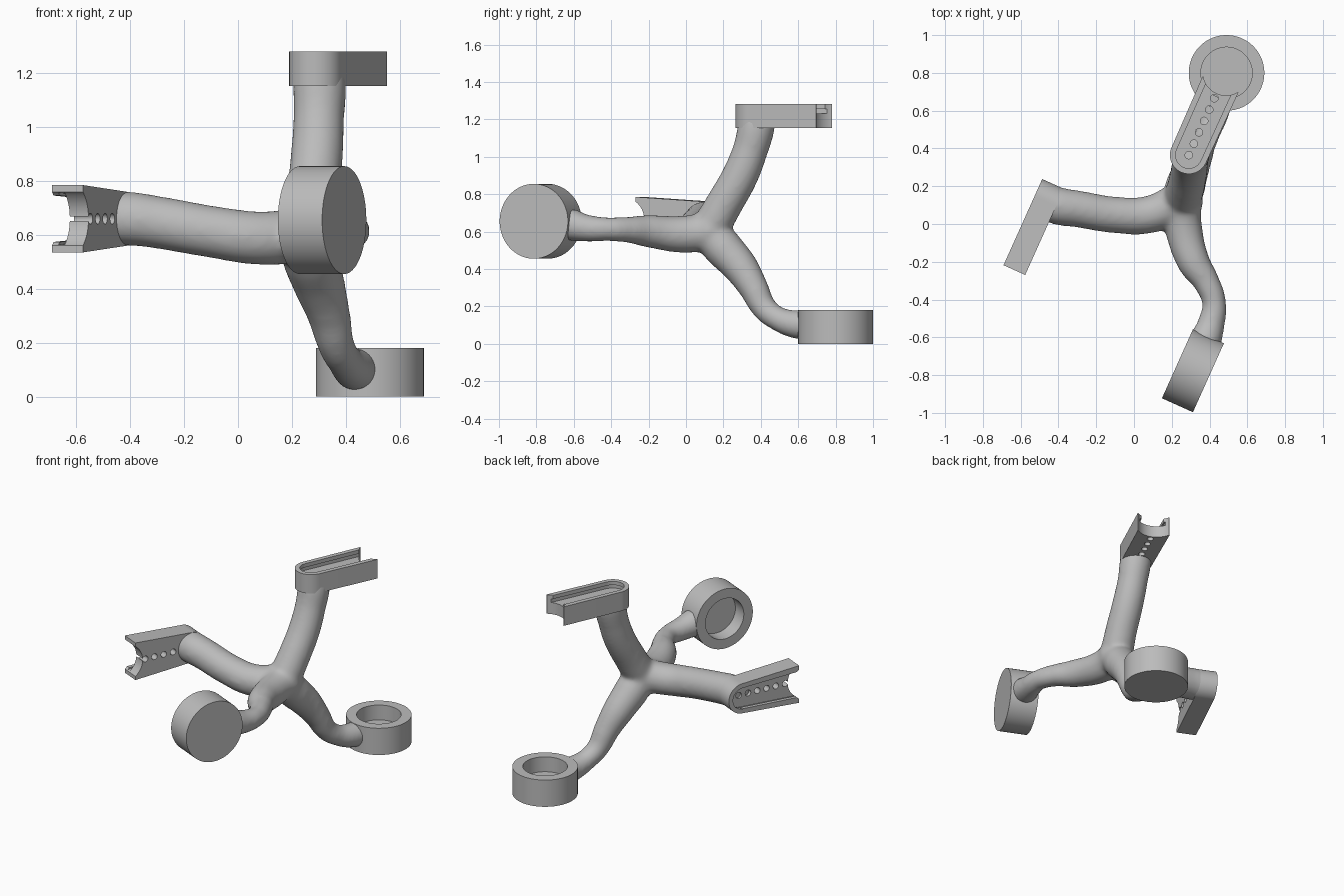
import bpy, bmesh, math
from mathutils import Matrix, Vector

cube = bpy.data.objects.get("Cube")
if cube:
    bpy.data.objects.remove(cube, do_unlink=True)

grey = bpy.data.materials.new("plain_grey")
grey.use_nodes = True
grey.diffuse_color = (0.5, 0.5, 0.5, 1)
grey.node_tree.nodes["Principled BSDF"].inputs["Base Color"].default_value = (0.5, 0.5, 0.5, 1)

ALONG = Vector((0.41, 0.912, 0)).normalized()   # shared heading of rails and cups
SIDE = Vector((ALONG.y, -ALONG.x, 0))
UP = Vector((0, 0, 1))


def link(name, data):
    obj = bpy.data.objects.new(name, data)
    bpy.context.collection.objects.link(obj)
    return obj


def frame(origin, x_axis, z_axis):
    m = Matrix((x_axis, z_axis.cross(x_axis), z_axis)).transposed().to_4x4()
    m.translation = origin
    return m


def bake(obj):
    """Return the evaluated mesh of an object."""
    bpy.context.view_layer.update()
    deps = bpy.context.evaluated_depsgraph_get()
    return bpy.data.meshes.new_from_object(obj.evaluated_get(deps))


def finish(obj, angle=35):
    obj.data.materials.clear()
    obj.data.materials.append(grey)
    bpy.ops.object.select_all(action="DESELECT")
    obj.select_set(True)
    bpy.context.view_layer.objects.active = obj
    bpy.ops.object.shade_smooth_by_angle(angle=math.radians(angle))


def prism(name, outline, z0, z1):
    bm = bmesh.new()
    face = bm.faces.new([bm.verts.new((x, y, z0)) for x, y in outline])
    out = bmesh.ops.extrude_face_region(bm, geom=[face])
    verts = [v for v in out["geom"] if isinstance(v, bmesh.types.BMVert)]
    bmesh.ops.translate(bm, verts=verts, vec=(0, 0, z1 - z0))
    bmesh.ops.recalc_face_normals(bm, faces=bm.faces)
    mesh = bpy.data.meshes.new(name)
    bm.to_mesh(mesh)
    bm.free()
    return link(name, mesh)


def circle(cx, r, n=48):
    return [(cx + r * math.cos(math.tau * i / n), r * math.sin(math.tau * i / n)) for i in range(n)]


def slot(r, tip, length, n=24):
    """Outline with one round end at the origin and one open square end."""
    arc = [math.pi / 2 + math.pi * i / n for i in range(n + 1)]
    return [(length, tip)] + [(r * math.cos(a), r * math.sin(a)) for a in arc] + [(length, -tip)]


# Rails: slotted channel, row of holes, scooped end
def rail(name, matrix, r, tip, length, thick):
    body = prism(name, slot(r, tip, length), 0, thick)
    cutters = [
        prism("scoop_cutter", circle(length + 0.07, 0.122, 64), -0.1, 0.3),
        prism("lip_cutter", slot(r - 0.03, tip - 0.03, 0.6), thick - 0.04, 0.3),
        prism("channel_cutter", slot(r - 0.02, tip - 0.02, 0.6), thick - 0.05, thick - 0.025),
    ]
    cutters += [prism("hole_cutter", circle(0.066 * i, 0.02, 20), -0.1, 0.2) for i in range(6)]
    for c in cutters:
        c.hide_render = True
        mod = body.modifiers.new("cut", "BOOLEAN")
        mod.operation, mod.solver, mod.object = "DIFFERENCE", "EXACT", c
    mesh = bake(body)
    body.modifiers.clear()
    body.data = mesh
    for c in cutters:
        bpy.data.objects.remove(c, do_unlink=True)
    body.matrix_world = matrix
    finish(body)


rail("upper_rail", frame(Vector((0.29, 0.365, 1.153)), ALONG, UP), 0.1, 0.104, 0.41, 0.128)
rail("right_rail", frame(Vector((-0.412, 0.095, 0.66)), -ALONG, -SIDE), 0.1, 0.125, 0.4, 0.126)


# Cups: round blocks with a blind bore
def cup(name, matrix, r=0.2, bore=0.136, height=0.18, floor=0.08, n=96):
    profile = [(0, 0), (r, 0), (r, height), (bore, height), (bore, floor), (0, floor)]
    bm = bmesh.new()
    verts = [bm.verts.new((x, 0, z)) for x, z in profile]
    edges = [bm.edges.new(pair) for pair in zip(verts, verts[1:])]
    bmesh.ops.spin(bm, geom=verts + edges, axis=(0, 0, 1), cent=(0, 0, 0),
                   angle=math.tau, steps=n, use_duplicate=False)
    bmesh.ops.remove_doubles(bm, verts=bm.verts, dist=0.0005)
    bmesh.ops.recalc_face_normals(bm, faces=bm.faces)
    mesh = bpy.data.meshes.new(name)
    bm.to_mesh(mesh)
    bm.free()
    obj = link(name, mesh)
    obj.matrix_world = matrix
    finish(obj)


cup("base_cup", frame(Vector((0.49, 0.8, 0)), ALONG, UP))
cup("front_cup", frame(Vector((0.312, -0.777, 0.655)) + SIDE * 0.09, ALONG, -SIDE))

# Branching body: four tapered limbs (x, y, z, radius) meeting at a hub
HUB = (0.25, 0.12, 0.6, 0.105)
limbs = {
    "upper": [(0.275, 0.2, 0.74, 0.1), (0.293, 0.29, 0.9, 0.098),
              (0.3, 0.345, 1.04, 0.095), (0.303, 0.372, 1.14, 0.1), (0.3, 0.385, 1.21, 0.097)],
    "right": [(0.08, 0.05, 0.588, 0.1), (-0.1, 0.048, 0.612, 0.097),
              (-0.3, 0.08, 0.647, 0.098), (-0.4, 0.095, 0.66, 0.101), (-0.47, 0.12, 0.66, 0.097)],
    "front": [(0.262, -0.02, 0.585, 0.1), (0.315, -0.2, 0.602, 0.088), (0.385, -0.31, 0.61, 0.07),
              (0.425, -0.42, 0.613, 0.063), (0.408, -0.53, 0.618, 0.073), (0.373, -0.63, 0.64, 0.09)],
    "lower": [(0.272, 0.2, 0.51, 0.107), (0.303, 0.29, 0.41, 0.096), (0.338, 0.36, 0.3, 0.08),
              (0.365, 0.42, 0.19, 0.068), (0.395, 0.49, 0.135, 0.065),
              (0.425, 0.58, 0.105, 0.076), (0.44, 0.645, 0.1, 0.082)],
}
bm = bmesh.new()
for name, points in limbs.items():
    curve = bpy.data.curves.new(name + "_limb", "CURVE")
    curve.dimensions = "3D"
    curve.bevel_depth = 1.0
    curve.bevel_resolution = 6
    curve.resolution_u = 8
    curve.use_fill_caps = True
    spline = curve.splines.new("BEZIER")
    spline.bezier_points.add(len(points))
    for bp, (x, y, z, r) in zip(spline.bezier_points, [HUB] + points):
        bp.co, bp.radius = (x, y, z), r
        bp.handle_left_type = bp.handle_right_type = "AUTO"
    helper = link(name + "_limb", curve)
    helper.hide_render = True
    mesh = bake(helper)
    bm.from_mesh(mesh)
    bpy.data.meshes.remove(mesh)
    bpy.data.objects.remove(helper, do_unlink=True)
bmesh.ops.create_icosphere(bm, subdivisions=4, radius=0.115, matrix=Matrix.Translation(HUB[:3]))
bmesh.ops.remove_doubles(bm, verts=bm.verts, dist=0.0001)
bmesh.ops.recalc_face_normals(bm, faces=bm.faces)
mesh = bpy.data.meshes.new("branching_body")
bm.to_mesh(mesh)
bm.free()
body = link("branching_body", mesh)

# Fuse the limbs into one skin and soften the joints
remesh = body.modifiers.new("fuse", "REMESH")
remesh.mode, remesh.voxel_size = "VOXEL", 0.011
soften = body.modifiers.new("soften", "SMOOTH")
soften.factor, soften.iterations = 0.5, 22
fused = bake(body)
body.modifiers.clear()
body.data = fused
finish(body, 60)
